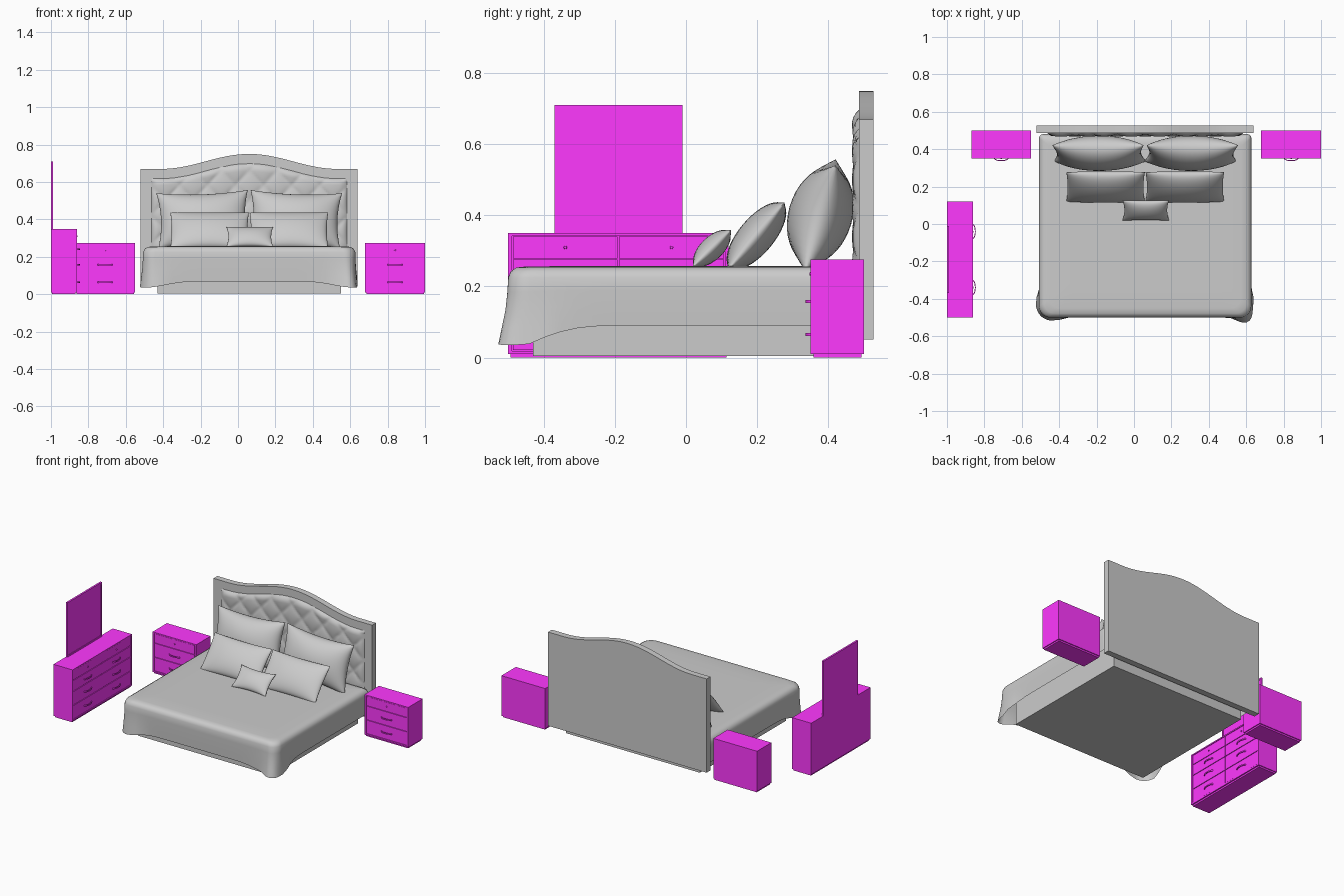
import bpy, bmesh, math
from mathutils import Matrix, Vector

if "Cube" in bpy.data.objects:
    bpy.data.objects.remove(bpy.data.objects["Cube"])

magenta = bpy.data.materials.new("magenta_paint")
magenta.diffuse_color = (1.0, 0.04, 1.0, 1)
magenta.use_nodes = True
magenta.node_tree.nodes["Principled BSDF"].inputs["Base Color"].default_value = magenta.diffuse_color
CX = 0.06  # bed centre line


def finish(name, bm, mat=None, smooth=None, M=None):
    if M:
        bm.transform(M)
    bmesh.ops.recalc_face_normals(bm, faces=bm.faces)
    me = bpy.data.meshes.new(name)
    bm.to_mesh(me)
    bm.free()
    ob = bpy.data.objects.new(name, me)
    bpy.context.collection.objects.link(ob)
    if mat:
        me.materials.append(mat)
    if smooth:
        bpy.ops.object.select_all(action='DESELECT')
        ob.select_set(True)
        bpy.context.view_layer.objects.active = ob
        bpy.ops.object.shade_smooth_by_angle(angle=math.radians(smooth))
    return ob


def box(name, x0, x1, y0, y1, z0, z1, mat=None, M=None, bevel=0):
    bm = bmesh.new()
    bmesh.ops.create_cube(bm, size=1)
    for v in bm.verts:
        v.co = Vector(((x0 + x1) / 2 + v.co.x * (x1 - x0),
                       (y0 + y1) / 2 + v.co.y * (y1 - y0),
                       (z0 + z1) / 2 + v.co.z * (z1 - z0)))
    if bevel:
        bmesh.ops.bevel(bm, geom=bm.edges[:], offset=bevel, segments=2,
                        affect='EDGES', profile=0.5)
    return finish(name, bm, mat, None, M)


def prism(name, pts, vec, mat=None, M=None, smooth=None):
    bm = bmesh.new()
    f = bm.faces.new([bm.verts.new(p) for p in pts])
    ext = bmesh.ops.extrude_face_region(bm, geom=[f])
    for v in ext["geom"]:
        if isinstance(v, bmesh.types.BMVert):
            v.co += Vector(vec)
    return finish(name, bm, mat, smooth, M)


def sheet(bm, nu, nv, fn):
    g = [[bm.verts.new(fn(i / nu, j / nv)) for j in range(nv + 1)] for i in range(nu + 1)]
    for i in range(nu):
        for j in range(nv):
            bm.faces.new((g[i][j], g[i + 1][j], g[i + 1][j + 1], g[i][j + 1]))


# Drawer cabinets: local front faces -y
def cabinet(name, W, D, H, cols, rows, M):
    w, f, t = W / 2, -D / 2, 0.011
    box(name + "_plinth", -w + .006, w - .006, f + .008, -f - .006, 0, .012, magenta, M)
    box(name + "_carcass", -w, w, f + .008, -f, .01, H, magenta, M)
    for s in (-1, 1):
        xs = sorted((s * w, s * (w - t)))
        box(name + "_side_frame", *xs, f, f + .01, .01, H, magenta, M)
    box(name + "_bottom_frame", -w + t, w - t, f, f + .01, .01, .019, magenta, M)
    box(name + "_top_frame", -w + t, w - t, f, f + .01, H - .008, H, magenta, M)
    cw = (W - 2 * t) / cols
    for c in range(cols):
        xc = -w + t + cw * (c + .5)
        for r, (z0, z1) in enumerate(rows):
            box(name + "_drawer", xc - cw / 2 + .002, xc + cw / 2 - .002,
                f + .002, f + .012, z0, z1, magenta, M)
            zc = (z0 + z1) / 2
            if r == len(rows) - 1:  # small knob on the top row
                bm = bmesh.new()
                bmesh.ops.create_cone(bm, cap_ends=True, segments=12, radius1=.005,
                                      radius2=.004, depth=.006)
                K = M @ Matrix.Translation((xc, f, zc)) @ Matrix.Rotation(math.pi / 2, 4, 'X')
                finish(name + "_knob", bm, magenta, 40, K)
            else:  # bowed pull handle
                arc = [math.pi * k / 12 for k in range(13)]
                pts = [(xc + .04 * math.cos(a), f + .002 - .016 * math.sin(a), zc - .004) for a in arc]
                pts += [(xc + .034 * math.cos(a), f + .002 - .011 * math.sin(a), zc - .004)
                        for a in reversed(arc)]
                prism(name + "_handle", pts, (0, 0, .008), magenta, M, 40)


low = [(.021, .109), (.113, .202)]
for side, x in (("left", -0.71), ("right", 0.84)):
    cabinet(side + "_nightstand", .32, .15, .275, 1, low + [(.206, .265)],
            Matrix.Translation((x, .425, 0)))
cabinet("dresser", .62, .14, .35, 2, low + [(.206, .275), (.279, .340)],
        Matrix.Translation((-.93, -.19, 0)) @ Matrix.Rotation(math.pi / 2, 4, 'Z'))

# Mirror standing on the dresser
box("mirror_glass", -1, -.991, -.362, -.018, .355, .702, magenta)
for y in (-.37, -.02):
    box("mirror_upright", -1, -.988, y, y + .01, .35, .71, magenta)
for z in (.35, .70):
    box("mirror_rail", -1, -.988, -.36, -.02, z, z + .01, magenta)


# Headboard with arched top
def arch(x):
    u = min(1, abs(x - CX) / .47)
    return .67 + .08 * (.5 + .5 * math.cos(math.pi * u))


xs = [CX - .58 + 1.16 * i / 48 for i in range(49)]
pts = [(xs[0], .487, .05)] + [(x, .487, arch(x)) for x in xs] + [(xs[-1], .487, .05)]
prism("headboard", pts, (0, .04, 0), None, None, 30)


# Tufted upholstery panel, buttons in a staggered grid
def tuft(u, v):
    x = CX + (u - .5) * 1.05
    z = .22 + v * (arch(x) - .05 - .22)
    a = math.pi * ((x - CX) / .15 + (z - .5) / .16)
    b = math.pi * ((x - CX) / .15 - (z - .5) / .16)
    puff = .45 + .55 * abs(math.sin(a) * math.sin(b)) ** .4
    edge = min(1, u / .03, (1 - u) / .03, v / .05, (1 - v) / .06)
    return (x, .489 - .022 * puff * math.sqrt(max(0, edge)), z)


bm = bmesh.new()
sheet(bm, 112, 44, tuft)
finish("headboard_tufting", bm, None, 60)

# Bed base and mattress core
box("bed_base", -.43, .55, -.43, .47, .004, .20)


# Draped cover: rounded-rectangle rings from the middle of the top to the hem
def outline(hx, hy, r):
    out = []
    corners = ((1, 1, 0), (-1, 1, 90), (-1, -1, 180), (1, -1, 270))
    for k, (sx, sy, a0) in enumerate(corners):
        rr = r if sy < 0 else .02
        arc = []
        for q in range(9):
            a = math.radians(a0 + 90 * q / 8)
            n = Vector((math.cos(a), math.sin(a)))
            arc.append((Vector((sx * (hx - rr), sy * (hy - rr))) + n * rr, n))
        nx, ny, na = corners[(k + 1) % 4]
        nr = r if ny < 0 else .02
        a = math.radians(a0 + 90)
        n = Vector((math.cos(a), math.sin(a)))
        end = Vector((nx * (hx - nr), ny * (hy - nr))) + n * nr
        out += arc + [(arc[-1][0].lerp(end, q / 20), n) for q in range(1, 20)]
    return out


ring = outline(.567, .49, .06)
levels = [(.35, 0, .257), (.7, 0, .257), (.9, 0, .256), (.955, 0, .253), (.985, 0, .243),
          (1, 0, .225), (1, .1, .19), (1, .3, .15), (1, .65, .12), (1, 1, .09)]
bm = bmesh.new()
rows = []
for s, drop, z in levels:
    row = []
    for p, n in ring:
        d = math.hypot(abs(p.x) - .56, p.y + .48)
        near = math.exp(-(d / .11) ** 2)
        front = 1 if p.y < -.42 else 0
        wave = .012 * near * math.sin(38 * (p.x + p.y))
        off = drop * (.028 * near + wave - .004)
        zz = z - drop * (.055 * math.exp(-(d / .13) ** 2) + .022 * front * (1 - near))
        q = p * s + n * off
        row.append(bm.verts.new((q.x + CX, q.y - .01, zz)))
    rows.append(row)
bm.faces.new(rows[0])
N = len(ring)
for r0, r1 in zip(rows, rows[1:]):
    for i in range(N):
        j = (i + 1) % N
        bm.faces.new((r0[i], r0[j], r1[j], r1[i]))
finish("bed_cover", bm, None, 60)


# Pillows: two puffed sheets meeting in a seam with pointed corners
def pillow(name, x, y, z, w, h, t, tilt, pinch, roll=0):
    bm = bmesh.new()
    for s in (-1, 1):
        def fn(a, b):
            u, v = -math.cos(math.pi * a), -math.cos(math.pi * b)
            puff = max(0, (1 - u * u) * (1 - v * v)) ** .5
            return (w / 2 * u * (1 - pinch * .7 * (1 - v * v)), s * t / 2 * puff,
                    h / 2 * v * (1 - pinch * (1 - u * u)))
        sheet(bm, 24, 20, fn)
    bmesh.ops.remove_doubles(bm, verts=bm.verts, dist=1e-5)
    M = (Matrix.Translation((x, y, z)) @ Matrix.Rotation(math.radians(roll), 4, 'Y')
         @ Matrix.Rotation(math.radians(-tilt), 4, 'X'))
    finish(name, bm, None, 70, M)


for s, side in ((-1, "left"), (1, "right")):
    pillow(side + "_sleeping_pillow", CX + s * .247, .378, .40, .49, .31, .18, 16, .12, s * 2)
    pillow(side + "_front_pillow", CX + s * .212, .198, .342, .42, .245, .10, 40, .05)
pillow("accent_cushion", CX + .003, .073, .307, .25, .15, .065, 46, .12)
